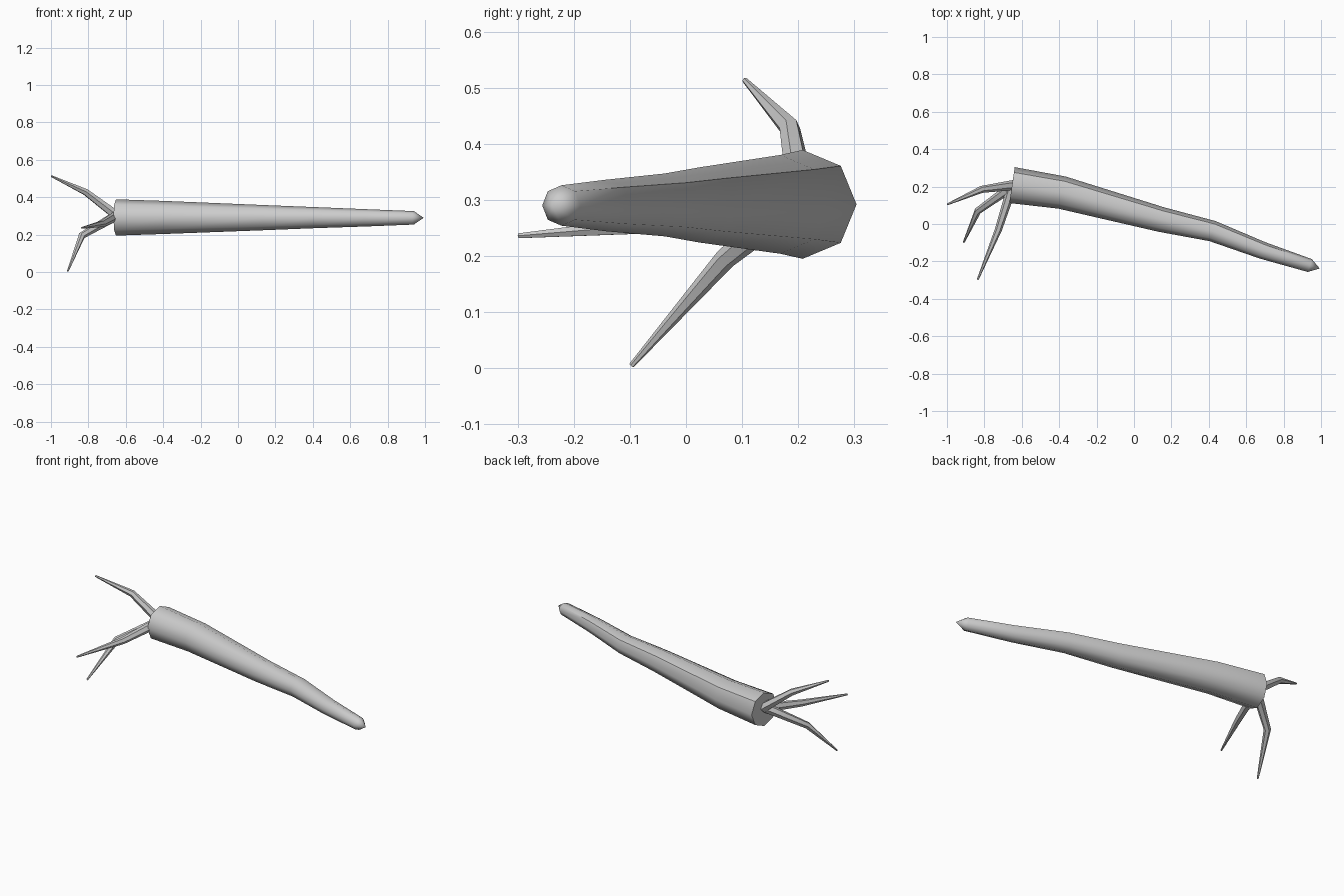
import bpy, bmesh, math
from mathutils import Vector

if "Cube" in bpy.data.objects:
    bpy.data.objects.remove(bpy.data.objects["Cube"])


def taper(name, stations, sides, tip=None, crease=()):
    """Skin a tapered tube through (point, radius) stations, closed at both ends."""
    pts = [Vector(p) for p, r in stations]
    bm = bmesh.new()
    rings = []
    for i, (p, r) in enumerate(stations):
        d = (pts[min(i + 1, len(pts) - 1)] - pts[max(i - 1, 0)]).normalized()
        side = d.cross(Vector((0, 0, 1))).normalized()
        up = side.cross(d)
        rings.append([bm.verts.new(pts[i] + r * (math.cos(a) * side + math.sin(a) * up))
                      for a in (2 * math.pi * k / sides for k in range(sides))])
    for a, b in zip(rings, rings[1:]):
        for k in range(sides):
            n = (k + 1) % sides
            bm.faces.new((a[k], a[n], b[n], b[k]))
    bm.faces.new(rings[0])
    if tip:
        t = bm.verts.new(tip)
        for k in range(sides):
            bm.faces.new((rings[-1][k], rings[-1][(k + 1) % sides], t))
    else:
        bm.faces.new(rings[-1])
    bmesh.ops.recalc_face_normals(bm, faces=bm.faces)
    for f in bm.faces:
        f.smooth = True
    for e in bm.edges:
        if e.calc_face_angle(0) > math.radians(55):
            e.smooth = False
    # lengthwise creases along the back of the shaft
    for k in crease:
        for a, b in zip(rings, rings[1:]):
            bm.edges.get((a[k], b[k])).smooth = False
    me = bpy.data.meshes.new(name)
    bm.to_mesh(me)
    bm.free()
    ob = bpy.data.objects.new(name, me)
    bpy.context.collection.objects.link(ob)
    return ob


# main shaft, gently bent and narrowing to a blunt point
taper("shaft", [((-0.652, 0.208, 0.292), 0.097),
                ((-0.385, 0.168, 0.292), 0.088),
                ((0.145, 0.024, 0.291), 0.067),
                ((0.42, -0.038, 0.291), 0.056),
                ((0.69, -0.142, 0.290), 0.046),
                ((0.94, -0.222, 0.290), 0.036)],
      8, tip=(0.993, -0.238, 0.29), crease=(3,))

# three thin bent twigs sprouting from the thick end
twigs = {
    "upper_twig": [(-0.645, 0.208, 0.300), (-0.815, 0.185, 0.428), (-0.998, 0.105, 0.513)],
    "lower_twig": [(-0.645, 0.205, 0.305), (-0.835, 0.070, 0.195), (-0.910, -0.097, 0.005)],
    "side_twig": [(-0.650, 0.205, 0.300), (-0.725, -0.030, 0.258), (-0.836, -0.298, 0.236)],
}
for name, path in twigs.items():
    taper(name, list(zip(path, (0.027, 0.019, 0.005))), 6)
